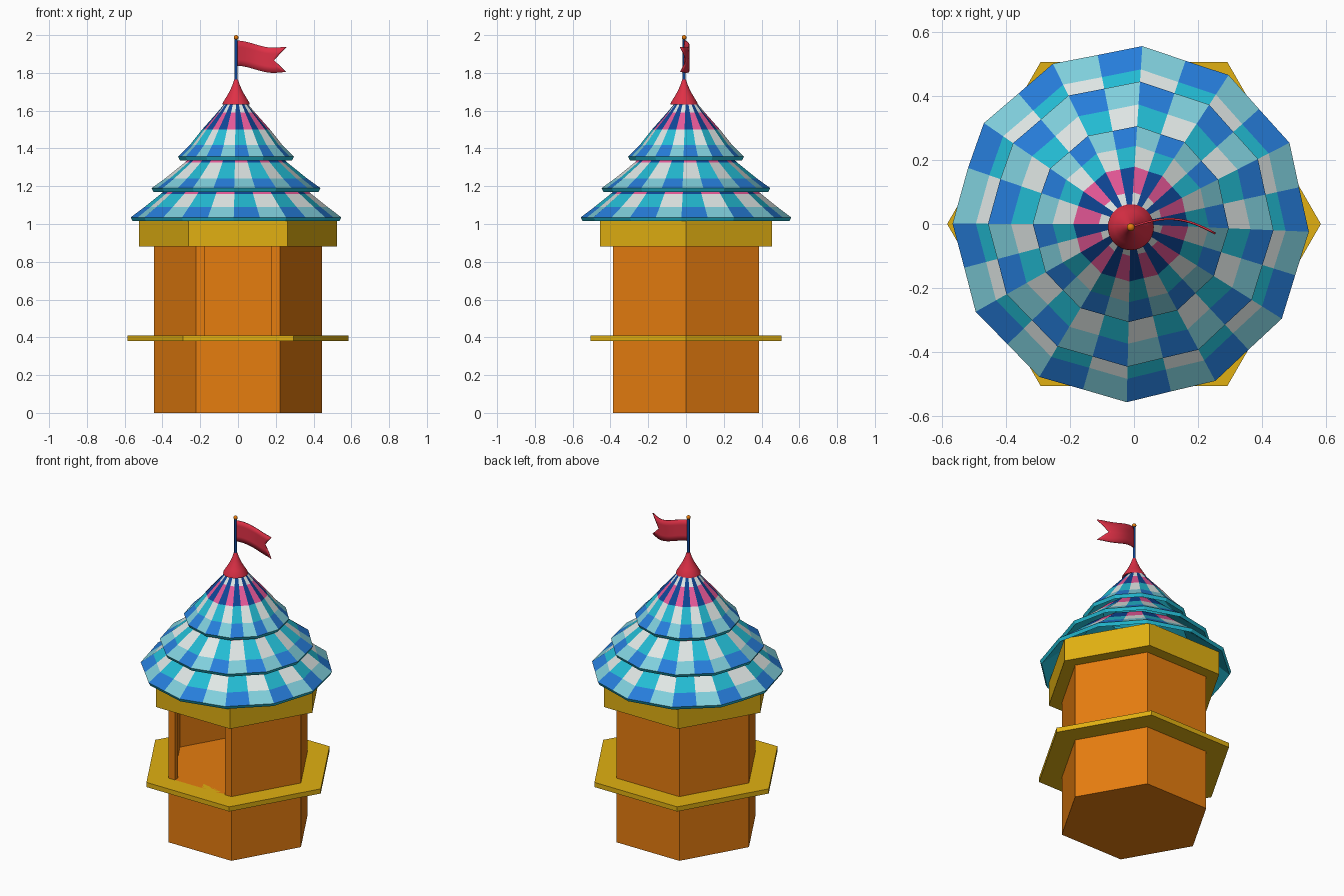
import bpy, bmesh, math
from mathutils import Matrix

if "Cube" in bpy.data.objects:
    bpy.data.objects.remove(bpy.data.objects["Cube"])


def material(name, r, g, b):
    lin = lambda c: ((c / 255 + 0.055) / 1.055) ** 2.4 if c > 10 else c / 255 / 12.92
    m = bpy.data.materials.new(name)
    m.diffuse_color = (lin(r), lin(g), lin(b), 1)
    m.use_nodes = True
    m.node_tree.nodes["Principled BSDF"].inputs["Base Color"].default_value = m.diffuse_color
    return m


ORANGE = material("orange", 230, 125, 15)
GOLD = material("gold", 225, 176, 18)
RED = material("red", 222, 48, 70)
NAVY = material("navy", 14, 70, 150)
BLUE = material("blue", 38, 125, 218)
CYAN = material("cyan", 35, 188, 212)
LIGHT = material("light_cyan", 128, 207, 220)
WHITE = material("white", 225, 232, 230)
PINK = material("pink", 235, 90, 155)


def finish(name, bm, mats):
    bmesh.ops.recalc_face_normals(bm, faces=bm.faces)
    me = bpy.data.meshes.new(name)
    bm.to_mesh(me)
    bm.free()
    for m in mats:
        me.materials.append(m)
    ob = bpy.data.objects.new(name, me)
    bpy.context.collection.objects.link(ob)
    return ob


def smooth(ob, angle=40):
    bpy.ops.object.select_all(action='DESELECT')
    ob.select_set(True)
    bpy.context.view_layer.objects.active = ob
    bpy.ops.object.shade_smooth_by_angle(angle=math.radians(angle))


def prism(name, radius, z0, z1, mat, sides=6, x=0, y=0):
    bm = bmesh.new()
    rings = [[bm.verts.new((x + radius * math.cos(k * math.tau / sides),
                            y + radius * math.sin(k * math.tau / sides), z))
              for k in range(sides)] for z in (z0, z1)]
    for r in rings:
        bm.faces.new(r)
    for k in range(sides):
        n = (k + 1) % sides
        bm.faces.new((rings[0][k], rings[0][n], rings[1][n], rings[1][k]))
    return finish(name, bm, [mat])


# hexagonal base, counter ledge and band under the roof
prism("base", 0.445, 0, 0.41, ORANGE)
prism("counter_ledge", 0.585, 0.38, 0.41, GOLD)
prism("upper_band", 0.525, 0.88, 1.03, GOLD)

# hollow walls with a service window cut in the front face
walls = prism("walls", 0.445, 0.405, 0.885, ORANGE)
bm = bmesh.new()
bm.from_mesh(walls.data)
bmesh.ops.delete(bm, geom=[f for f in bm.faces if abs(f.normal.z) > 0.5], context='FACES_ONLY')
front = [f for f in bm.faces if f.normal.y < -0.9]
bmesh.ops.inset_region(bm, faces=front, thickness=0.046)
bmesh.ops.delete(bm, geom=front, context='FACES')
bm.to_mesh(walls.data)
bm.free()
sol = walls.modifiers.new("thickness", 'SOLIDIFY')
sol.thickness = 0.03
sol.offset = -1
sol.use_even_offset = True


# twelve-sided checked roof tiers: rings go from the eave inwards
def tier(name, profile, rows, shift):
    cols = 24
    r0, z0 = profile[0]
    r1, z1 = profile[-1]
    loop = profile + [(r1 - 0.004, z1 - 0.02), (r0 - 0.01, z0 - 0.02)]
    bm = bmesh.new()
    rings = []
    for r, z in loop:
        ring = []
        for k in range(cols):
            a = math.radians(161 if k == 0 else 160.3 - 14.8 * k)
            rr = r if k % 2 else r * math.cos(math.radians(15))
            ring.append(bm.verts.new((-0.01 + rr * math.cos(a), rr * math.sin(a), z)))
        rings.append(ring)
    mats = [BLUE, LIGHT, CYAN, WHITE, NAVY, PINK]
    for i, ring in enumerate(rings):
        up = rings[(i + 1) % len(rings)]
        for k in range(cols):
            n = (k + 1) % cols
            f = bm.faces.new((ring[k], ring[n], up[n], up[k]))
            f.material_index = mats.index(rows[i][(k + shift) % 2]) if i < len(rows) else 2
    finish(name, bm, mats)


CHECK = [(BLUE, LIGHT), (CYAN, WHITE), (NAVY, PINK)]
tier("roof_lower_tier", [(0.558, 1.035), (0.485, 1.09), (0.40, 1.158), (0.31, 1.235)], CHECK, 0)
tier("roof_middle_tier", [(0.447, 1.19), (0.375, 1.242), (0.272, 1.325), (0.19, 1.40)], CHECK, 1)
tier("roof_top_tier", [(0.307, 1.357), (0.245, 1.418), (0.18, 1.50), (0.10, 1.59), (0.05, 1.65)],
     CHECK + [(NAVY, WHITE)], 0)

# flared finial cap, turned from a profile
AX, AY = -0.01, -0.01
bm = bmesh.new()
prof = [(0, 1.633), (0.072, 1.633), (0.07, 1.643), (0.052, 1.672), (0.033, 1.705),
        (0.02, 1.735), (0.01, 1.765), (0, 1.768)]
vs = [bm.verts.new((AX + r, AY, z)) for r, z in prof]
es = [bm.edges.new(p) for p in zip(vs, vs[1:])]
bmesh.ops.spin(bm, geom=vs + es, cent=(AX, AY, 0), axis=(0, 0, 1), angle=math.tau, steps=32)
bmesh.ops.remove_doubles(bm, verts=bm.verts, dist=1e-4)
smooth(finish("roof_cap", bm, [RED]))

# flag pole and knob
smooth(prism("flag_pole", 0.008, 1.74, 1.985, NAVY, 12, AX, AY))
bm = bmesh.new()
bmesh.ops.create_uvsphere(bm, u_segments=16, v_segments=10, radius=0.0125,
                          matrix=Matrix.Translation((AX, AY, 1.9875)))
smooth(finish("pole_knob", bm, [ORANGE]), 60)

# waving swallow-tailed flag
bm = bmesh.new()
NX, NZ = 14, 4
grid = []
for j in range(NZ + 1):
    v = j / NZ
    length = 0.265 - 0.065 * (1 - abs(2 * v - 1))
    row = []
    for i in range(NX + 1):
        d = length * i / NX
        t = d / 0.265
        drop = 0.019 * (1 - math.cos(math.pi * min(t / 0.75, 1.2)))
        bulge = 0.028 * math.sin(math.pi * t) - 0.02 * t ** 3
        row.append(bm.verts.new((AX + d, AY + bulge, 1.838 + 0.133 * v - drop)))
    grid.append(row)
for a, b in zip(grid, grid[1:]):
    for i in range(NX):
        bm.faces.new((a[i], a[i + 1], b[i + 1], b[i]))
flag = finish("flag", bm, [RED])
smooth(flag)
sol = flag.modifiers.new("thickness", 'SOLIDIFY')
sol.thickness = 0.006
sol.offset = 0
